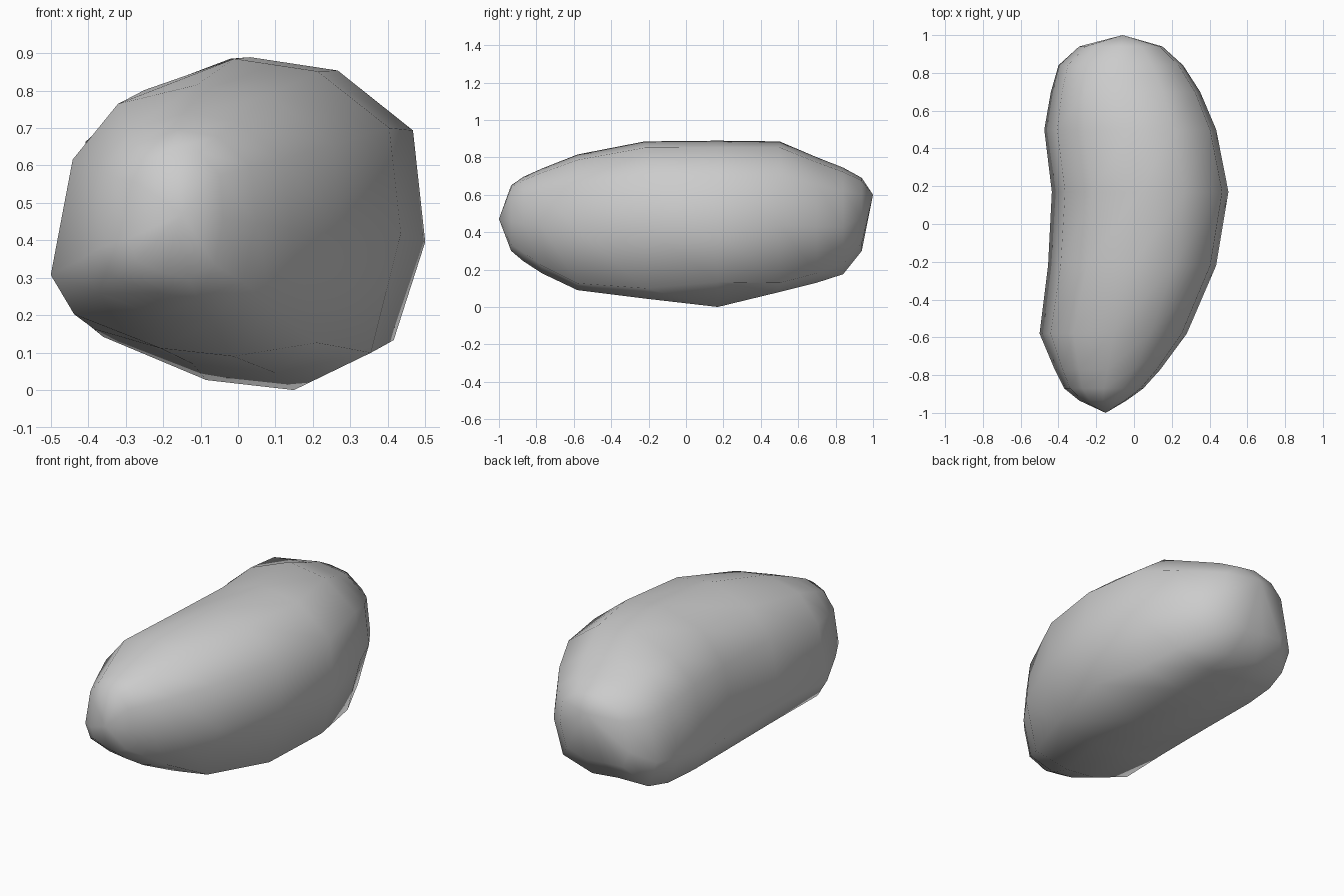
import bpy, bmesh

cube = bpy.data.objects.get("Cube")
if cube:
    bpy.data.objects.remove(cube)

# Stone colour
stone = bpy.data.materials.new("stone grey")
stone.use_nodes = True
grey = (0.6, 0.6, 0.6, 1)
stone.diffuse_color = grey
stone.node_tree.nodes["Principled BSDF"].inputs["Base Color"].default_value = grey


def section(low_left, low_right, top_left):
    """Lopsided cross-section in a unit box; three corners vary in fullness."""
    return [(0, 1), (.5, .92), (.93, .56), (1, -.11), (.82, low_right),
            (.25, -1), (-.25, -.94), (-.84, low_left), (-1, -.4),
            (-.85, .45), (-.54, top_left)]


# Stations along the bean: y, x low, x high, z low, z high, corner fullness
stations = [(-.935, -.29, -.04, .3, .65, -.75, -.8, .82),
            (-.87, -.37, .05, .245, .695, -.75, -.8, .82),
            (-.77, -.42, .14, .18, .74, -.72, -.85, .84),
            (-.58, -.5, .28, .09, .815, -.69, -.9, .86),
            (-.22, -.455, .435, .045, .885, -.72, -.87, .8),
            (.17, -.435, .5, 0, .889, -.68, -.7, .82),
            (.5, -.475, .435, .08, .885, -.76, -.88, .76),
            (.7, -.44, .35, .13, .8, -.88, -.85, .92),
            (.84, -.4, .26, .175, .745, -.93, -.8, .84),
            (.94, -.29, .15, .3, .69, -.9, -.8, .82)]

bm = bmesh.new()
rings = []
for y, x0, x1, z0, z1, *corners in stations:
    rings.append([bm.verts.new(((x0 + x1) / 2 + u * (x1 - x0) / 2, y,
                                (z0 + z1) / 2 + v * (z1 - z0) / 2))
                  for u, v in section(*corners)])
count = len(rings[0])

# Skin between neighbouring rings
for a, b in zip(rings, rings[1:]):
    for i in range(count):
        j = (i + 1) % count
        bm.faces.new((a[i], a[j], b[j], b[i]))

# Pointed front tip and blunt back tip
for ring, tip in ((rings[0], (-.15, -1, .47)), (rings[-1], (-.06, 1, .6))):
    apex = bm.verts.new(tip)
    for i in range(count):
        bm.faces.new((ring[i], ring[(i + 1) % count], apex))

bmesh.ops.recalc_face_normals(bm, faces=bm.faces)
for face in bm.faces:
    face.smooth = True

mesh = bpy.data.meshes.new("stone")
bm.to_mesh(mesh)
bm.free()
mesh.materials.append(stone)
bpy.context.collection.objects.link(bpy.data.objects.new("stone", mesh))
